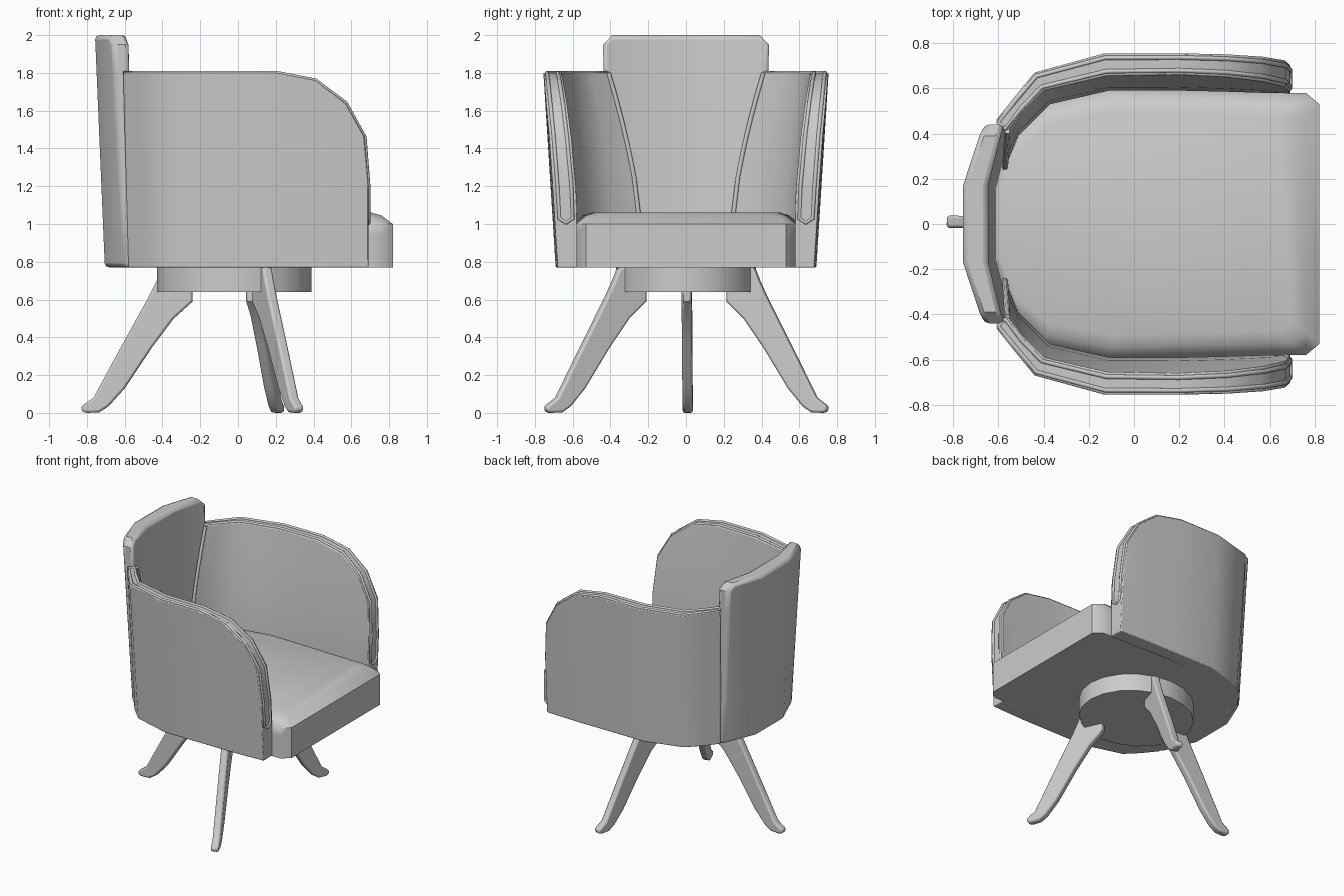
import bpy, bmesh, math
from mathutils import Vector

if "Cube" in bpy.data.objects:
    bpy.data.objects.remove(bpy.data.objects["Cube"])

Z0, ZS, ZA = 0.77, 1.05, 1.8   # shell bottom, seat level, arm top


def finish(name, bm, bevel=0.0, segs=2, angle=40):
    bmesh.ops.recalc_face_normals(bm, faces=bm.faces)
    me = bpy.data.meshes.new(name)
    bm.to_mesh(me)
    bm.free()
    ob = bpy.data.objects.new(name, me)
    bpy.context.collection.objects.link(ob)
    bpy.ops.object.select_all(action='DESELECT')
    ob.select_set(True)
    bpy.context.view_layer.objects.active = ob
    bpy.ops.object.shade_smooth_by_angle(angle=math.radians(angle))
    if bevel:
        m = ob.modifiers.new("Bevel", 'BEVEL')
        m.width, m.segments, m.limit_method = bevel, segs, 'ANGLE'
        m.angle_limit = math.radians(50)
    return ob


def loft(name, sections, **kw):
    """Bridge closed sections and cap both ends."""
    bm = bmesh.new()
    rings = [[bm.verts.new(p) for p in s] for s in sections]
    n = len(rings[0])
    for a, b in zip(rings, rings[1:]):
        for i in range(n):
            j = (i + 1) % n
            bm.faces.new((a[i], a[j], b[j], b[i]))
    bm.faces.new(rings[0])
    bm.faces.new(rings[-1])
    return finish(name, bm, **kw)


def pipe(name, pts, r, closed=False):
    cu = bpy.data.curves.new(name, 'CURVE')
    cu.dimensions = '3D'
    cu.bevel_depth, cu.bevel_resolution = r, 1
    cu.use_fill_caps = True
    sp = cu.splines.new('POLY')
    sp.points.add(len(pts) - 1)
    for p, q in zip(sp.points, pts):
        p.co = (*q, 1)
    sp.use_cyclic_u = closed
    bpy.context.collection.objects.link(bpy.data.objects.new(name, cu))


# Arm stations: top height, then plan points outer low/high, inner low/high
ARM = [
    (1.20, (.69, .68), (.69, .74), (.69, .575), (.69, .64)),
    (1.46, (.67, .68), (.67, .745), (.67, .578), (.67, .645)),
    (1.64, (.57, .685), (.57, .75), (.57, .58), (.57, .65)),
    (1.76, (.41, .69), (.41, .753), (.41, .585), (.41, .655)),
    (1.80, (.20, .69), (.20, .755), (.20, .59), (.20, .66)),
    (1.80, (-.13, .69), (-.13, .755), (-.11, .59), (-.12, .655)),
    (1.80, (-.41, .61), (-.44, .67), (-.37, .53), (-.40, .59)),
    (1.80, (-.50, .52), (-.53, .56), (-.51, .39), (-.49, .50)),
    (1.80, (-.58, .42), (-.61, .46), (-.57, .25), (-.56, .41)),
]


def outer(st, z):
    p = Vector(st[1]).lerp(Vector(st[2]), (z - Z0) / (ZA - Z0))
    return Vector((p.x, p.y, z))


def inner(st, z):
    t = max(0, (z - ZS) / (ZA - ZS)) ** 1.4
    p = Vector(st[3]).lerp(Vector(st[4]), t)
    return Vector((p.x, p.y, z))


def flip(pts, s):
    return [(p[0], p[1] * s, p[2]) for p in pts]


for s, side in ((-1, "right"), (1, "left")):
    # Upholstered arm
    secs = []
    for st in ARM:
        zs = [Z0, ZS] + [ZS + (st[0] - ZS) * f for f in (.33, .67, 1)]
        secs.append(flip([outer(st, z) for z in zs] +
                         [inner(st, z) for z in reversed(zs)], s))
    loft(side + "_arm", secs, bevel=.012)

    # Piping loop round the arm edge
    def edge(f):
        pts = [outer(ARM[0], z).lerp(inner(ARM[0], z), f) for z in (1.03, 1.2)]
        return pts + [outer(st, st[0]).lerp(inner(st, st[0]), f)
                      for st in ARM[1:]]
    tip = [outer(ARM[0], 1.005).lerp(inner(ARM[0], 1.005), .5)]
    loop = tip + edge(.2) + edge(.8)[::-1]
    pipe(side + "_arm_piping", flip(loop, s), .011, True)
    # Seam piping where the arm pad meets the back
    seam = [inner(ARM[-1], z) for z in (1.04, 1.25, 1.4, 1.54, 1.67, 1.8)]
    pipe(side + "_seam_piping", flip(seam, s), .013)

# Backrest: y, top height, outer low/high x, inner low/high x
half = [(.44, 1.95, -.595, -.665, -.54, -.575),
        (.39, 2.0, -.62, -.685, -.55, -.59),
        (.17, 2.0, -.705, -.757, -.60, -.645)]
secs = []
for s, rows in ((-1, half), (1, half[::-1])):
    for y, top, ol, oh, il, ih in rows:
        zs = [Z0, 1.1, 1.45, 1.8, top]
        mix = lambda a, b, z: a + (b - a) * (z - Z0) / (2 - Z0)
        yy = lambda z: s * y * mix(.95, 1, z)
        secs.append([(mix(ol, oh, z), yy(z), z) for z in zs] +
                    [(mix(il, ih, z), yy(z), z) for z in reversed(zs)])
loft("backrest", secs, bevel=.022)

# Seat cushion with a gently raised top
plan = [(.82, .53), (.76, .58), (.68, .58), (-.12, .60), (-.40, .54),
        (-.55, .40), (-.63, .17)]
plan += [(x, -y) for x, y in reversed(plan)]
levels = [(Z0, 1, 0), (.94, 1, 0), (1.0, 1, 0), (1.045, .91, .5), (1.062, .82, 1)]
loft("seat", [[(x - .12 * d if x > .6 else x + .03 * d, y * k, z)
               for x, y in plan] for z, k, d in levels], angle=50)

# Round mounting block under the seat
ring = [(-.02 + .41 * math.cos(math.tau * i / 20),
         .37 * math.sin(math.tau * i / 20)) for i in range(20)]
loft("base_block", [[(x, y, z) for x, y in ring] for z in (.64, .78)])

# Three splayed legs from one side profile (radius, height)
prof = [(.24, .77), (.40, .77), (.43, .70), (.475, .61), (.63, .33), (.765, .08),
        (.83, .035), (.825, .006), (.80, 0), (.735, .003), (.685, .035),
        (.60, .13), (.46, .34), (.34, .50), (.24, .59)]
for name, a, k in (("back_leg", 179.3, 1), ("front_right_leg", -66.5, .98),
                   ("front_left_leg", 73.5, .945)):
    c, s = math.cos(math.radians(a)), math.sin(math.radians(a))
    loft(name, [[(k * r * c - w * s, k * r * s + w * c, z) for r, z in prof]
                for w in (-.027, .027)], bevel=.012)
